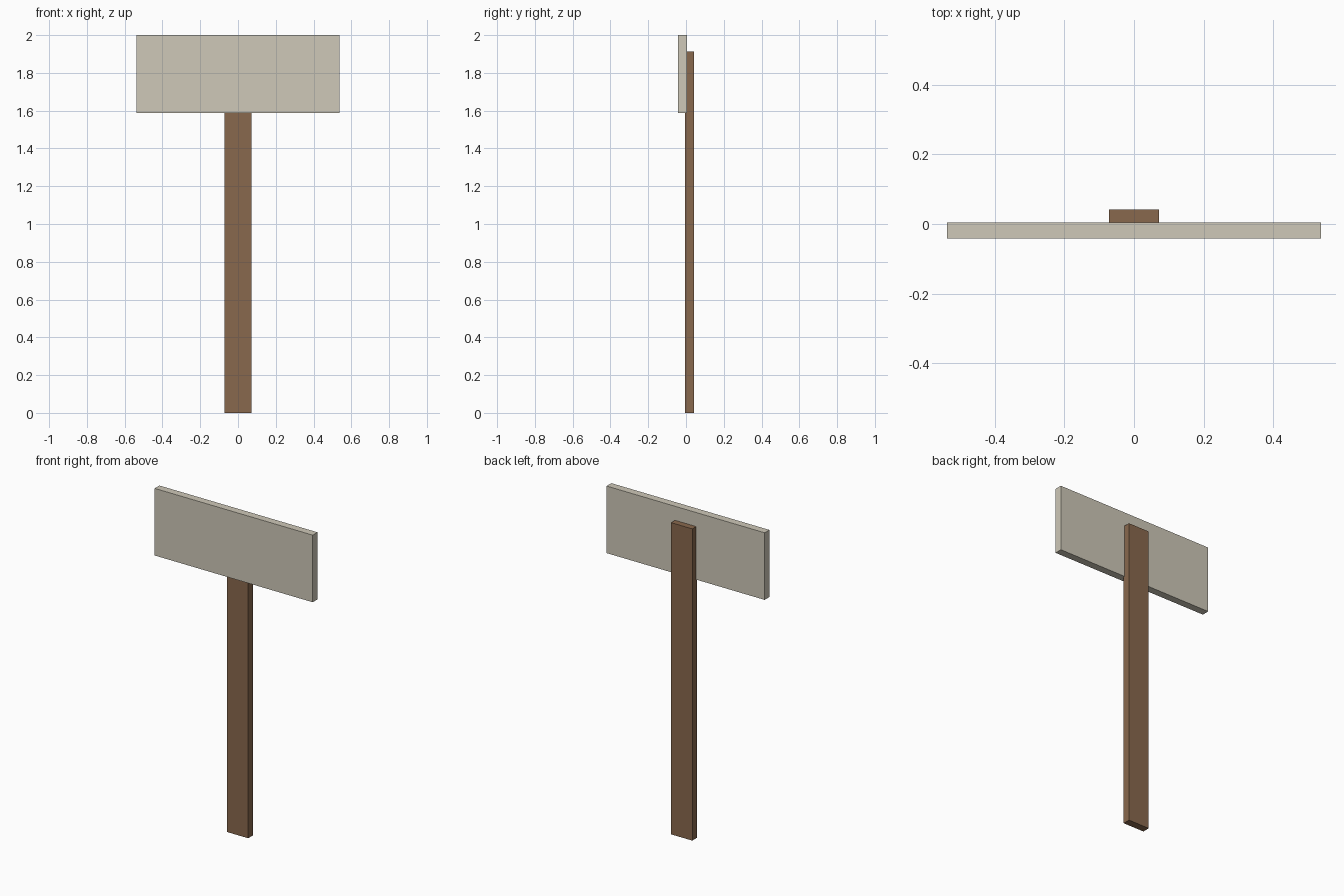
import bpy

if "Cube" in bpy.data.objects:
    bpy.data.objects.remove(bpy.data.objects["Cube"])


def material(name, color):
    m = bpy.data.materials.new(name)
    m.diffuse_color = color
    m.use_nodes = True
    m.node_tree.nodes["Principled BSDF"].inputs["Base Color"].default_value = m.diffuse_color
    return m


def box(name, lo, hi, mat):
    centre = [(a + b) / 2 for a, b in zip(lo, hi)]
    bpy.ops.mesh.primitive_cube_add(size=1, location=centre)
    ob = bpy.context.object
    ob.name = name
    ob.scale = [b - a for a, b in zip(lo, hi)]
    bpy.ops.object.transform_apply(location=False, rotation=False, scale=True)
    ob.data.materials.append(mat)
    return ob


wood = material("brown_wood", (0.25, 0.14, 0.075, 1))
paint = material("pale_board", (0.62, 0.58, 0.48, 1))

# Upright post, slightly let into the back of the board
box("post", (-0.072, -0.004, 0), (0.072, 0.042, 1.914), wood)

# Sign board on the front of the post
box("sign_board", (-0.537, -0.042, 1.588), (0.537, 0.004, 2.0), paint)
